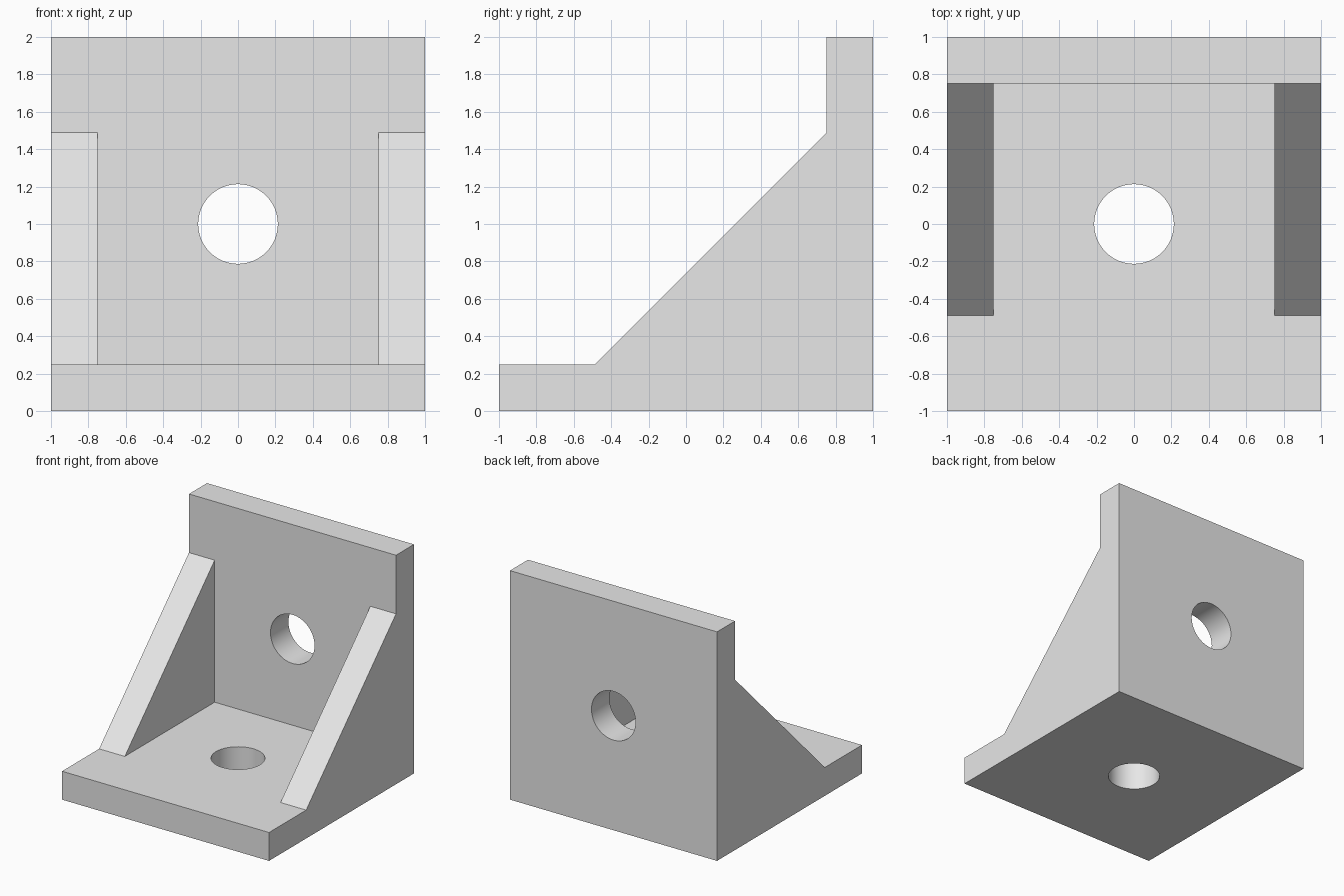
import bpy
import bmesh
from math import radians

if "Cube" in bpy.data.objects:
    bpy.data.objects.remove(bpy.data.objects["Cube"], do_unlink=True)

THICK = 0.248     # plate and gusset thickness
LEDGE = 0.512     # flat length beyond each end of the gussets
HOLE_R = 0.213

grey = bpy.data.materials.new("light grey")
grey.use_nodes = True
grey.diffuse_color = (0.8, 0.8, 0.8, 1)
grey.node_tree.nodes["Principled BSDF"].inputs["Base Color"].default_value = (0.8, 0.8, 0.8, 1)


def extrude_profile(name, points):
    """Solid from a (y, z) side profile, spanning the full width."""
    bm = bmesh.new()
    face = bm.faces.new([bm.verts.new((-1, y, z)) for y, z in points])
    new = bmesh.ops.extrude_face_region(bm, geom=[face])["geom"]
    bmesh.ops.translate(bm, vec=(2, 0, 0),
                        verts=[v for v in new if isinstance(v, bmesh.types.BMVert)])
    bmesh.ops.recalc_face_normals(bm, faces=bm.faces)
    mesh = bpy.data.meshes.new(name)
    bm.to_mesh(mesh)
    bm.free()
    obj = bpy.data.objects.new(name, mesh)
    bpy.context.collection.objects.link(obj)
    return obj


def cut(target, cutter):
    """Subtract the cutter from the target, then remove the cutter."""
    cutter.hide_render = True
    bpy.context.view_layer.objects.active = target
    mod = target.modifiers.new("cut", "BOOLEAN")
    mod.operation = "DIFFERENCE"
    mod.solver = "EXACT"
    mod.object = cutter
    bpy.ops.object.modifier_apply(modifier=mod.name)
    bpy.data.objects.remove(cutter, do_unlink=True)


# Bracket body: base, back wall and sloped gussets in one side profile
bracket = extrude_profile("corner_bracket", [
    (-1, 0), (1, 0), (1, 2), (1 - THICK, 2), (1 - THICK, 2 - LEDGE),
    (LEDGE - 1, THICK), (-1, THICK)])
bracket.data.materials.append(grey)

# Open pocket between the two gussets
size = 3
bpy.ops.mesh.primitive_cube_add(
    size=1, location=(0, 1 - THICK - size / 2, THICK + size / 2))
pocket = bpy.context.object
pocket.scale = (2 * (1 - THICK), size, size)
bpy.context.view_layer.update()
cut(bracket, pocket)

# Bolt holes through the base and the back wall
for location, tilt in (((0, 0, 0), 0), ((0, 1, 1), radians(90))):
    bpy.ops.mesh.primitive_cylinder_add(
        vertices=64, radius=HOLE_R, depth=1, location=location, rotation=(tilt, 0, 0))
    cut(bracket, bpy.context.object)

# Smooth hole walls with crisp edges
bpy.ops.object.select_all(action="DESELECT")
bracket.select_set(True)
bpy.context.view_layer.objects.active = bracket
bpy.ops.object.shade_smooth_by_angle(angle=radians(30))
